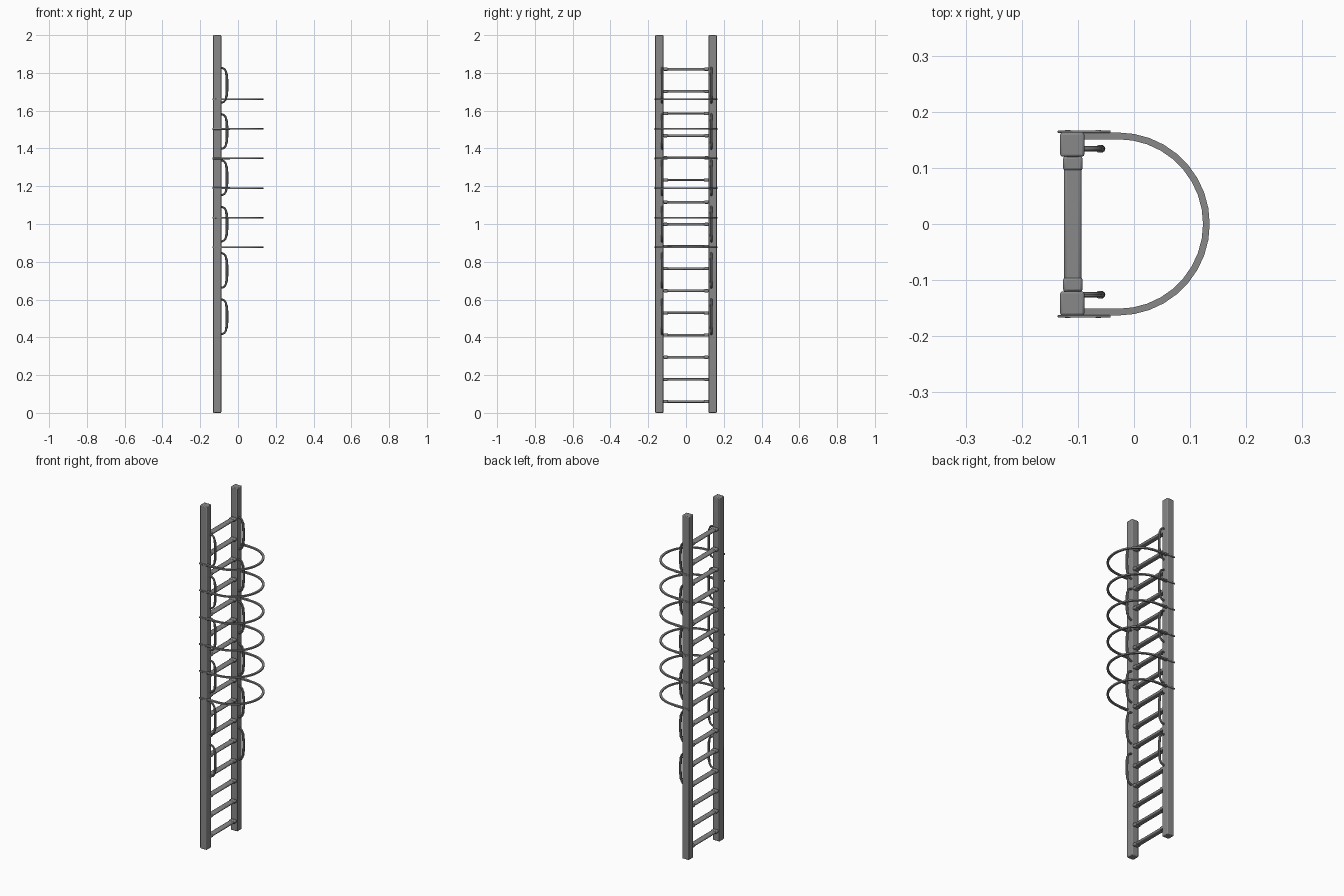
import bpy
from math import sin, cos, pi

if "Cube" in bpy.data.objects:
    bpy.data.objects.remove(bpy.data.objects["Cube"])

# dark grey painted metal
metal = bpy.data.materials.new("dark_metal")
metal.diffuse_color = (0.25, 0.25, 0.25, 1)
metal.use_nodes = True
metal.node_tree.nodes["Principled BSDF"].inputs["Base Color"].default_value = metal.diffuse_color


def finish(ob):
    ob.data.materials.append(metal)
    bpy.ops.object.select_all(action='DESELECT')
    ob.select_set(True)
    bpy.context.view_layer.objects.active = ob
    bpy.ops.object.shade_smooth_by_angle()


def box(name, center, size, bevel, segments=2):
    bpy.ops.mesh.primitive_cube_add(size=1, location=center)
    ob = bpy.context.object
    ob.name = name
    ob.scale = size
    bpy.ops.object.transform_apply(location=False, rotation=False, scale=True)
    mod = ob.modifiers.new("bevel", 'BEVEL')
    mod.width, mod.segments = bevel, segments
    finish(ob)
    return ob


def sweep(name, points, frame, section):
    """Sweep a section (offset along path normal, offset along fixed axis)."""
    verts, faces = [], []
    n, m = len(points), len(section)
    for i, (a, b) in enumerate(points):
        p, q = points[max(i - 1, 0)], points[min(i + 1, n - 1)]
        ta, tb = q[0] - p[0], q[1] - p[1]
        l = (ta * ta + tb * tb) ** 0.5
        for u, w in section:
            verts.append(frame(a + u * tb / l, b - u * ta / l, w))
    for i in range(n - 1):
        for j in range(m):
            k = (j + 1) % m
            faces.append((i * m + j, i * m + k, (i + 1) * m + k, (i + 1) * m + j))
    faces += [tuple(range(m))[::-1], tuple(range((n - 1) * m, n * m))]
    me = bpy.data.meshes.new(name)
    me.from_pydata(verts, [], faces)
    ob = bpy.data.objects.new(name, me)
    bpy.context.collection.objects.link(ob)
    bpy.context.view_layer.objects.active = ob
    ob.select_set(True)
    bpy.ops.object.mode_set(mode='EDIT')
    bpy.ops.mesh.select_all(action='SELECT')
    bpy.ops.mesh.normals_make_consistent(inside=False)
    bpy.ops.object.mode_set(mode='OBJECT')
    finish(ob)
    return ob


RAIL_X = -0.11

# side rails
for s in (-1, 1):
    box("side_rail", (RAIL_X, s * 0.1415, 1), (0.043, 0.043, 2), 0.004)

# flattened rungs with end collars
for i in range(16):
    z = 0.06 + i * 0.1173
    box("rung", (-0.109, 0, z), (0.031, 0.25, 0.013), 0.005)
    for s in (-1, 1):
        box("rung_collar", (-0.109, s * 0.108, z), (0.035, 0.026, 0.017), 0.005)

# safety cage hoops and their clamp plates
arc = [(-0.028 + 0.157 * cos(t), 0.157 * sin(t))
       for t in (-pi / 2 + pi * k / 18 for k in range(19))]
hoop_path = [(-0.1, -0.157)] + arc + [(-0.1, 0.157)]
strip = [(-0.006, -0.004), (0.006, -0.004), (0.006, 0.004), (-0.006, 0.004)]
for i in range(6):
    z = 0.877 + i * 0.1566
    sweep("cage_hoop", hoop_path, lambda a, b, w: (a, b, z + w), strip)
    for s in (-1, 1):
        box("hoop_clamp", (-0.089, s * 0.1645, z), (0.094, 0.005, 0.009), 0.0015)
        for x in (-0.118, -0.064):
            box("clamp_bolt", (x, s * 0.1655, z), (0.01, 0.004, 0.007), 0.001)

# hand grips: bent round bars in front of each rail, thicker along the grip
tube = [(0.0055 * cos(2 * pi * k / 10), 0.0055 * sin(2 * pi * k / 10)) for k in range(10)]
sleeve = [(u * 1.25, w * 1.25) for u, w in tube]
half = [(-0.095, 0.092), (-0.083, 0.091), (-0.073, 0.086), (-0.066, 0.077),
        (-0.062, 0.064), (-0.059, 0.045), (-0.058, 0.02)]
grip_path = half + [(a, -b) for a, b in reversed(half)]
for i in range(6):
    z = 0.509 + i * 0.2452
    for y in (-0.126, 0.134):
        place = lambda a, b, w: (a, y + w, z + b)
        sweep("hand_grip", grip_path, place, tube)
        sweep("grip_sleeve", grip_path[4:-4], place, sleeve)
